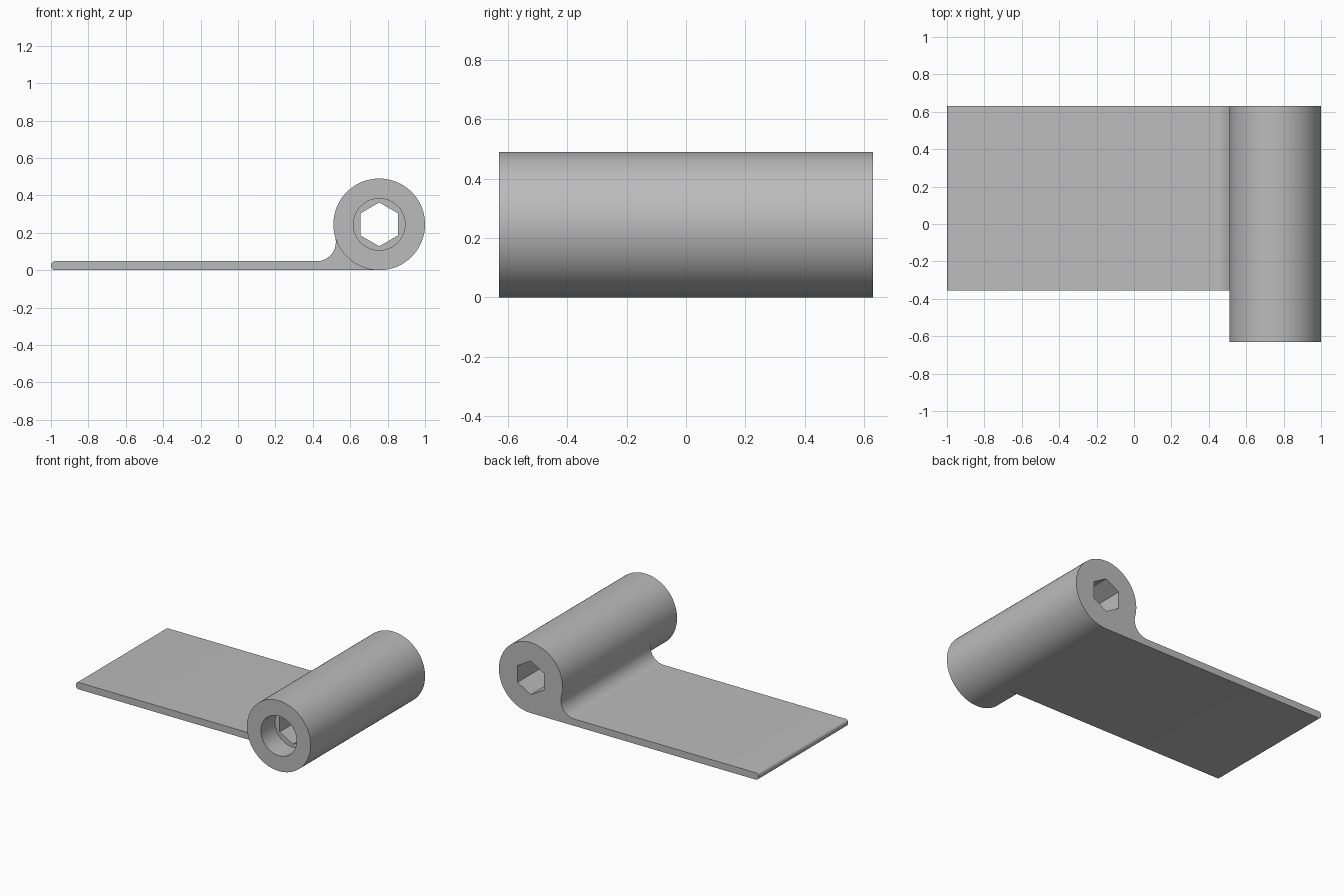
import bpy, bmesh
from math import sin, cos, pi, atan2, radians

if "Cube" in bpy.data.objects:
    bpy.data.objects.remove(bpy.data.objects["Cube"], do_unlink=True)

CX, CZ, R = 0.755, 0.245, 0.245      # barrel axis and radius
FRONT, BACK, LEAF_FRONT = -0.63, 0.63, -0.355
THICK = 0.048

steel = bpy.data.materials.new("plain_grey")
steel.use_nodes = True
grey = (0.5, 0.5, 0.5, 1)
steel.diffuse_color = grey
steel.node_tree.nodes["Principled BSDF"].inputs["Base Color"].default_value = grey


def arc(cx, cz, r, a0, a1, n):
    return [(cx + r * cos(a0 + (a1 - a0) * i / n),
             cz + r * sin(a0 + (a1 - a0) * i / n)) for i in range(n + 1)]


def circle(r, n):
    return arc(CX, CZ, r, -pi / 2, 3 * pi / 2, n)[:-1]


def prism(name, profile, y0, y1):
    """Extrude an x-z profile along y."""
    bm = bmesh.new()
    face = bm.faces.new([bm.verts.new((x, y0, z)) for x, z in profile])
    new = bmesh.ops.extrude_face_region(bm, geom=[face])["geom"]
    bmesh.ops.translate(bm, vec=(0, y1 - y0, 0),
                        verts=[v for v in new if isinstance(v, bmesh.types.BMVert)])
    bmesh.ops.recalc_face_normals(bm, faces=bm.faces)
    mesh = bpy.data.meshes.new(name)
    bm.to_mesh(mesh)
    bm.free()
    mesh.materials.append(steel)
    obj = bpy.data.objects.new(name, mesh)
    bpy.context.collection.objects.link(obj)
    return obj


def combine(target, other, operation):
    """Apply a boolean and discard the helper."""
    mod = target.modifiers.new("combine", "BOOLEAN")
    mod.operation, mod.solver, mod.object = operation, "EXACT", other
    bpy.ops.object.select_all(action="DESELECT")
    bpy.context.view_layer.objects.active = target
    target.select_set(True)
    bpy.ops.object.modifier_apply(modifier=mod.name)
    bpy.data.objects.remove(other, do_unlink=True)


# Barrel
hinge = prism("hinge_leaf_and_barrel", circle(R, 128), FRONT, BACK)

# Flat leaf with rounded free end and a fillet running into the barrel
fx = 0.42
dx, dz = CX - fx, CZ - THICK
fr = (dx * dx + dz * dz - R * R) / (2 * (R + dz))
fz = THICK + fr
lean = atan2(CZ - fz, dx)
er = 0.021
profile = arc(-1 + er, er, er, -pi / 2, -pi, 8)
profile += arc(-1 + er, THICK - er, er, pi, pi / 2, 8)
profile += arc(fx, fz, fr, -pi / 2, lean, 24)
profile += arc(CX, CZ, 0.2, pi + lean, 3 * pi / 2, 16)
profile += [(CX, 0)]
combine(hinge, prism("leaf", profile, LEAF_FRONT, BACK), "UNION")

# Round counterbore at the front, hexagonal socket through the rest
combine(hinge, prism("bore_cutter", circle(0.138, 96), FRONT - 0.1, FRONT + 0.155), "DIFFERENCE")
combine(hinge, prism("hex_cutter", circle(0.117, 6), FRONT + 0.1, BACK + 0.1), "DIFFERENCE")

bpy.ops.object.shade_smooth_by_angle(angle=radians(30))
